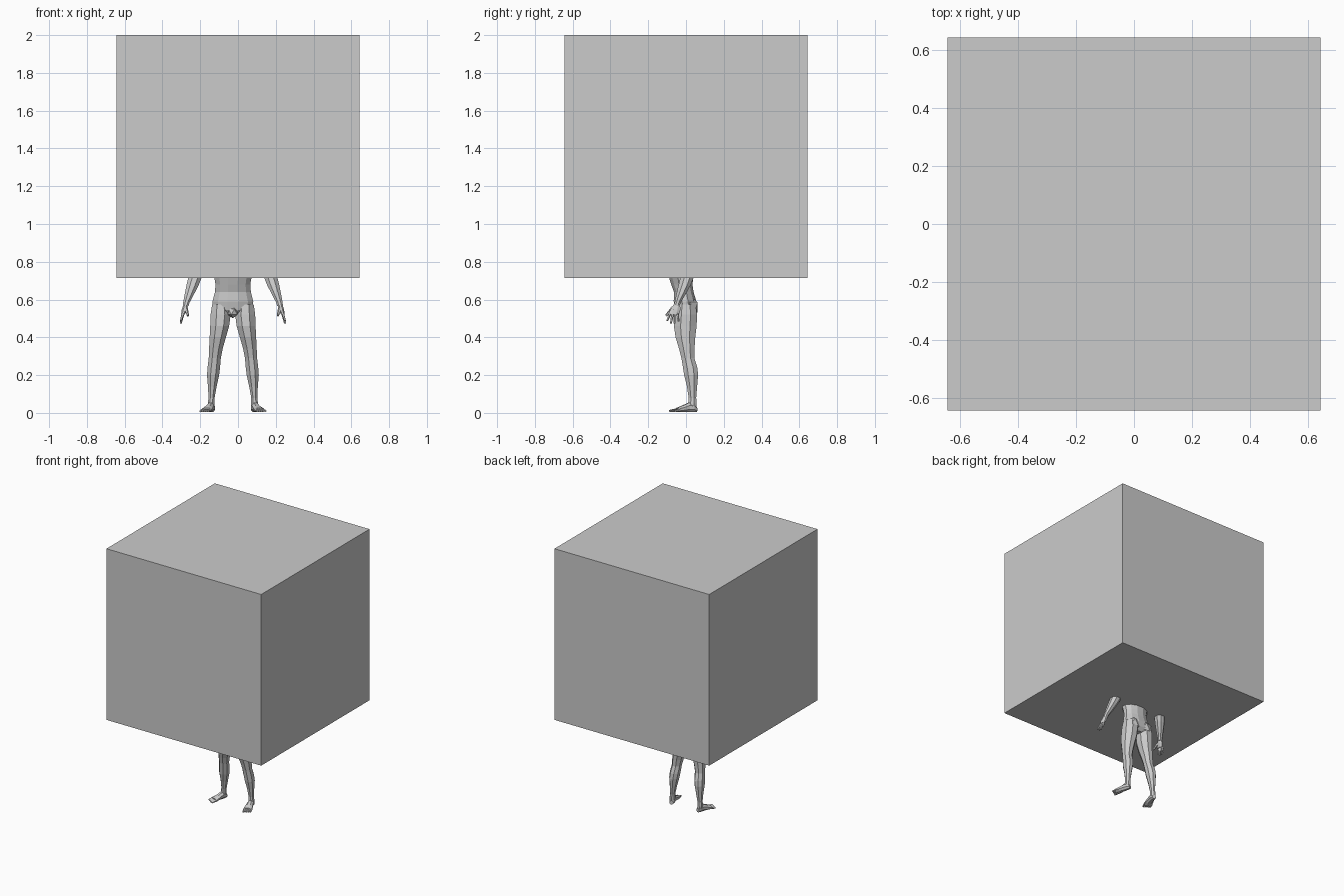
import bpy, bmesh, math
from mathutils import Vector, Matrix

CX = -0.027   # body centre line
N = 8


def finish(name, bm):
    bmesh.ops.recalc_face_normals(bm, faces=bm.faces)
    me = bpy.data.meshes.new(name)
    bm.to_mesh(me)
    bm.free()
    ob = bpy.data.objects.new(name, me)
    bpy.context.collection.objects.link(ob)
    return ob


def loft(name, rings, s=1, n=N, axis=None):
    """Skin elliptical rings (x offset, y, z, rx, ry); with an axis, rings stand across it."""
    bm = bmesh.new()
    prev = None
    for x, y, z, rx, ry in rings:
        ring = []
        for i in range(n):
            a = 2 * math.pi * (i + 0.5) / n
            k = 1 / math.cos(math.pi / n)
            u, v = rx * math.cos(a) * k, ry * math.sin(a) * k
            if axis:
                p = Vector((x, y, z)) + Vector((-axis[1], axis[0], 0)) * u + Vector((0, 0, v))
            else:
                p = Vector((x + u, y + v, z))
            ring.append(bm.verts.new((CX + s * p.x, p.y, p.z)))
        if prev:
            for i in range(n):
                j = (i + 1) % n
                bm.faces.new((prev[i], prev[j], ring[j], ring[i]))
        else:
            bm.faces.new(ring)
        prev = ring
    bm.faces.new(prev)
    return finish(name, bm)


def rod(name, a, b, ra, rb, s):
    """Tapered five-sided finger or toe."""
    a, b = Vector((CX + s * a[0], *a[1:])), Vector((CX + s * b[0], *b[1:]))
    d = b - a
    bm = bmesh.new()
    m = Matrix.Translation((a + b) / 2) @ d.to_track_quat('Z', 'Y').to_matrix().to_4x4()
    bmesh.ops.create_cone(bm, cap_ends=True, segments=5, radius1=ra, radius2=rb,
                          depth=d.length, matrix=m)
    return finish(name, bm)


def lump(name, loc, size, s=1):
    bm = bmesh.new()
    m = Matrix.Translation((CX + s * loc[0], *loc[1:])) @ Matrix.Diagonal((*size, 1))
    bmesh.ops.create_icosphere(bm, subdivisions=1, radius=1, matrix=m)
    return finish(name, bm)


# Large cube covering the upper body
bpy.ops.mesh.primitive_cube_add(size=1.286, location=(0, 0, 1.357))
bpy.context.object.name = "cube"

# Torso, from the crotch up to the neck, and head inside the cube
loft("torso", [
    (0, 0.000, 0.515, 0.045, 0.035), (0, 0.000, 0.545, 0.105, 0.055),
    (0, -0.005, 0.59, 0.108, 0.060), (0, -0.012, 0.64, 0.095, 0.052),
    (0, -0.022, 0.68, 0.092, 0.056), (0, -0.026, 0.72, 0.099, 0.065),
    (0, -0.025, 0.80, 0.130, 0.075), (0, -0.015, 0.86, 0.125, 0.060),
    (0, -0.010, 0.90, 0.045, 0.040), (0, -0.020, 0.94, 0.040, 0.040)], n=12)
lump("head", (0, -0.03, 1.0), (0.06, 0.07, 0.085))
lump("groin", (0, -0.035, 0.535), (0.032, 0.034, 0.034))

for s, side in ((-1, "left"), (1, "right")):
    lump(side + "_buttock", (0.052, 0.022, 0.56), (0.056, 0.047, 0.058), s)
    # Leg with thigh, knee, calf and ankle
    loft(side + "_leg", [
        (0.066, 0.000, 0.575, 0.044, 0.050), (0.065, 0.000, 0.52, 0.053, 0.059),
        (0.070, -0.004, 0.46, 0.050, 0.060), (0.080, -0.003, 0.40, 0.043, 0.052),
        (0.090, 0.004, 0.34, 0.036, 0.041), (0.096, 0.010, 0.29, 0.032, 0.034),
        (0.101, 0.022, 0.24, 0.033, 0.038), (0.105, 0.027, 0.20, 0.032, 0.037),
        (0.109, 0.032, 0.14, 0.023, 0.027), (0.113, 0.034, 0.08, 0.016, 0.020),
        (0.115, 0.034, 0.05, 0.018, 0.022), (0.115, 0.034, 0.02, 0.018, 0.022)], s)
    # Foot pointing forward and slightly out
    d = Vector((0.32, -0.947))
    loft(side + "_foot", [
        (0.109, 0.056, 0.018, 0.013, 0.013), (0.113, 0.042, 0.026, 0.019, 0.022),
        (0.120, 0.015, 0.029, 0.020, 0.025), (0.131, -0.020, 0.021, 0.026, 0.017),
        (0.140, -0.048, 0.015, 0.030, 0.011)], s, axis=d)
    for i in range(5):
        t = -0.024 + i * 0.012
        px, py = 0.140 + t * 0.947, -0.040 + t * 0.32
        length = 0.042 - 0.003 * i
        rod(f"{side}_toe_{i + 1}", (px, py, 0.016),
            (px + d.x * length, py + d.y * length, 0.010),
            0.009 if i == 0 else 0.007, 0.006, s)
    # Arm from the shoulder, inside the cube, to the wrist
    loft(side + "_arm", [
        (0.135, -0.005, 0.87, 0.030, 0.035), (0.155, 0.000, 0.82, 0.038, 0.040),
        (0.180, 0.006, 0.76, 0.034, 0.034), (0.201, 0.005, 0.715, 0.035, 0.035),
        (0.214, -0.008, 0.675, 0.032, 0.032), (0.230, -0.026, 0.63, 0.025, 0.025),
        (0.246, -0.044, 0.585, 0.017, 0.016), (0.250, -0.050, 0.565, 0.015, 0.017)], s)
    # Hand with spread fingers and thumb
    loft(side + "_palm", [
        (0.249, -0.048, 0.575, 0.013, 0.016), (0.257, -0.056, 0.548, 0.014, 0.027),
        (0.264, -0.064, 0.522, 0.010, 0.027)], s)
    for i, (y0, y1, z1) in enumerate(((-0.083, -0.100, 0.487), (-0.070, -0.080, 0.474),
                                      (-0.057, -0.061, 0.473), (-0.045, -0.040, 0.484))):
        rod(f"{side}_finger_{i + 1}", (0.263, y0, 0.530), (0.276, y1, z1), 0.008, 0.005, s)
    rod(side + "_thumb", (0.250, -0.068, 0.556), (0.238, -0.106, 0.515), 0.011, 0.006, s)
